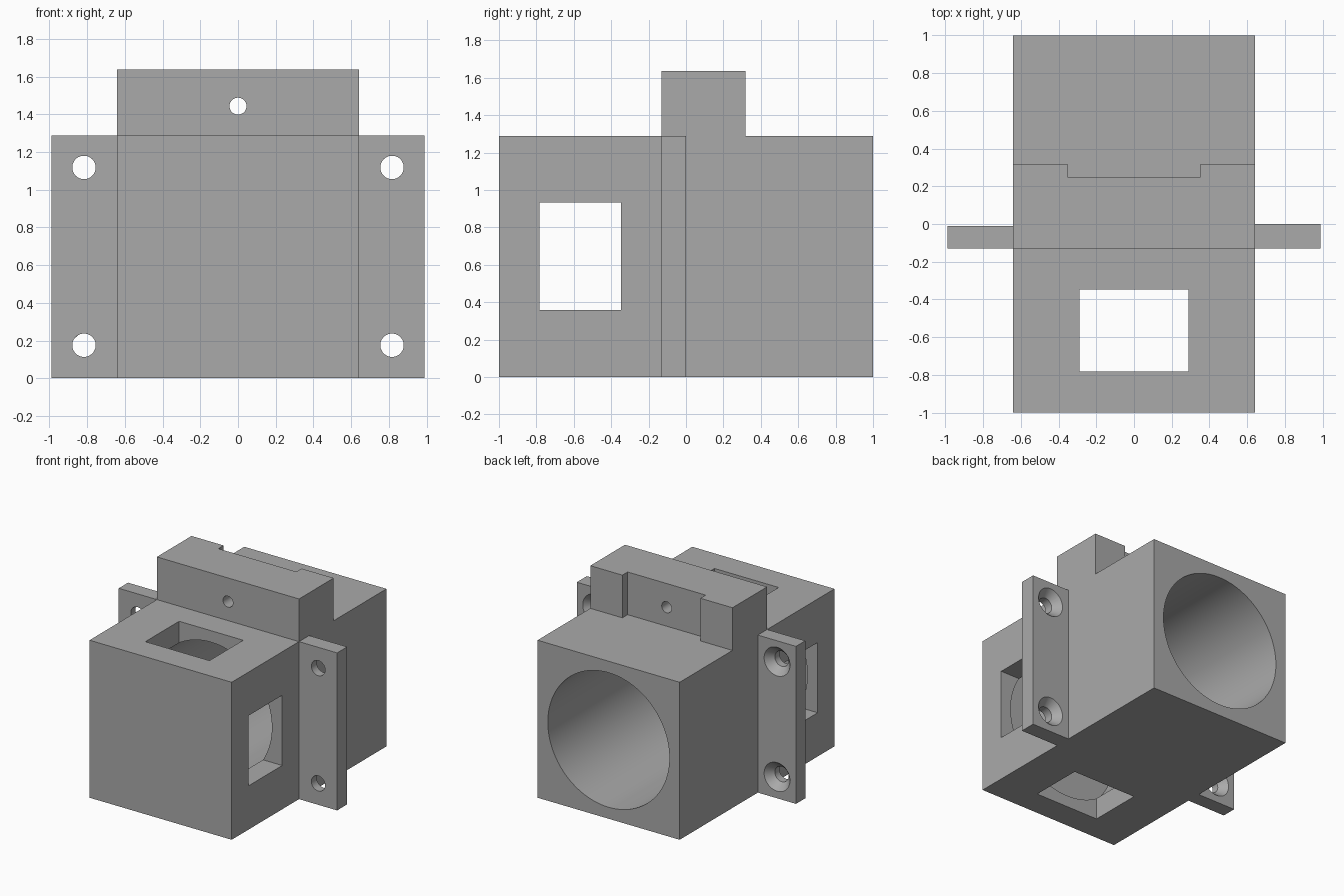
import bpy, bmesh, math
from mathutils import Matrix

if "Cube" in bpy.data.objects:
    bpy.data.objects.remove(bpy.data.objects["Cube"])

W, H = 0.643, 1.288          # body half width and height
FLANGE_X = 0.988             # outer edge of the flanges
MID_Z = H / 2

grey = bpy.data.materials.new("plain grey")
grey.use_nodes = True
GREY = (0.4, 0.4, 0.4, 1)
grey.diffuse_color = GREY
grey.node_tree.nodes["Principled BSDF"].inputs["Base Color"].default_value = GREY


def finish(name, bm):
    bmesh.ops.recalc_face_normals(bm, faces=bm.faces)
    mesh = bpy.data.meshes.new(name)
    bm.to_mesh(mesh)
    bm.free()
    mesh.materials.append(grey)
    ob = bpy.data.objects.new(name, mesh)
    bpy.context.collection.objects.link(ob)
    return ob


def box(name, x, y, z):
    """Box from (low, high) pairs."""
    bm = bmesh.new()
    bmesh.ops.create_cube(bm, size=1)
    for v in bm.verts:
        v.co = [p[0] if c < 0 else p[1] for c, p in zip(v.co, (x, y, z))]
    return finish(name, bm)


def cone_y(name, x, z, y0, y1, r0, r1, sides=48):
    """Cylinder or cone along y, radius r0 at y0 and r1 at y1."""
    bm = bmesh.new()
    bmesh.ops.create_cone(bm, cap_ends=True, segments=sides, radius1=r0, radius2=r1, depth=y1 - y0)
    bm.transform(Matrix.Translation((x, (y0 + y1) / 2, z)) @ Matrix.Rotation(-math.pi / 2, 4, 'X'))
    return finish(name, bm)


def cut(ob, cutters):
    bpy.context.view_layer.objects.active = ob
    for c in cutters:
        mod = ob.modifiers.new("cut", 'BOOLEAN')
        mod.operation, mod.solver, mod.object = 'DIFFERENCE', 'EXACT', c
        bpy.ops.object.modifier_apply(modifier=mod.name)
        bpy.data.objects.remove(c)


def smooth(ob):
    bpy.ops.object.select_all(action='DESELECT')
    ob.select_set(True)
    bpy.context.view_layer.objects.active = ob
    bpy.ops.object.shade_smooth_by_angle(angle=math.radians(25))


# Housing: side profile with the top ridge, extruded across x
profile = [(-1, 0), (1, 0), (1, H), (0.318, H), (0.318, 1.637), (-0.13, 1.637), (-0.13, H), (-1, H)]
bm = bmesh.new()
face = bm.faces.new([bm.verts.new((-W, y, z)) for y, z in profile])
side = bmesh.ops.extrude_face_region(bm, geom=[face])["geom"]
bmesh.ops.translate(bm, vec=(2 * W, 0, 0), verts=[g for g in side if isinstance(g, bmesh.types.BMVert)])
housing = finish("housing", bm)

# Blind bore from the back, side and top windows, ridge recess and ridge hole
win_y, win_z = (-0.783, -0.347), (0.358, 0.932)
cut(housing, [
    cone_y("bore_cutter", 0, MID_Z, -0.9, 1.2, 0.55, 0.55, 96),
    box("side_window_cutter", (-1, 1), win_y, win_z),
    box("top_window_cutter", (-0.29, 0.29), win_y, (-0.2, 1.5)),
    box("recess_cutter", (-0.353, 0.353), (0.25, 0.5), (H, 1.8)),
    cone_y("ridge_hole_cutter", 0, 1.443, -0.3, 0.5, 0.045, 0.045),
])
smooth(housing)

# Mounting flanges with countersunk screw holes
for name, s, back in (("left_flange", 1, 0.0), ("right_flange", -1, -0.01)):
    flange = box(name, sorted((s * W, s * FLANGE_X)), (-0.13, back), (0, H))
    cutters = []
    for z in (0.175, 1.118):
        x = s * 0.817
        cutters.append(cone_y("hole_cutter", x, z, -0.3, 0.2, 0.062, 0.062))
        cutters.append(cone_y("sink_cutter", x, z, back - 0.06, back + 0.06, 0.062, 0.172))
    cut(flange, cutters)
    smooth(flange)
